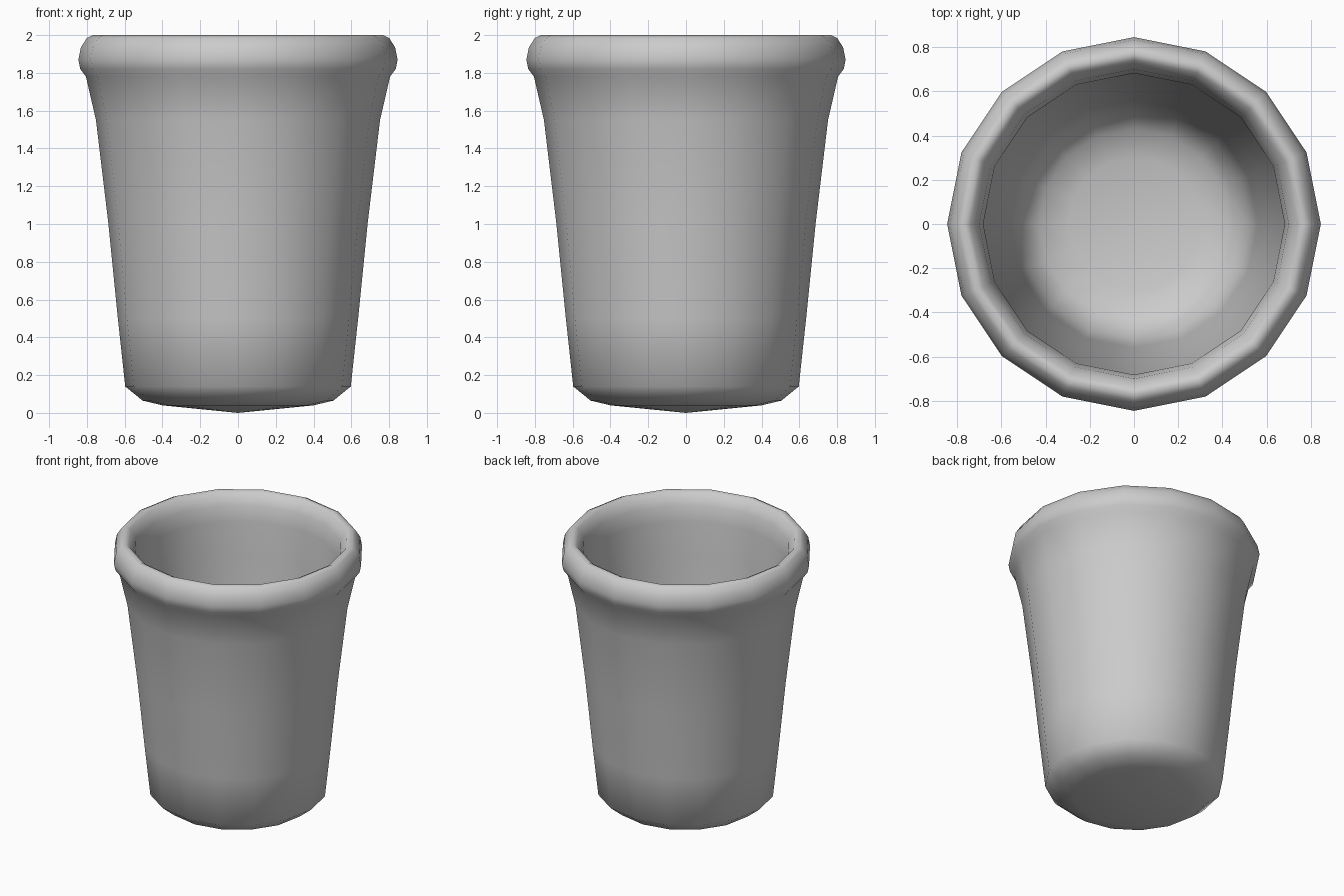
import bpy, bmesh
from math import pi, cos, sin

if "Cube" in bpy.data.objects:
    bpy.data.objects.remove(bpy.data.objects["Cube"])

SIDES = 16

# Cup section (radius, height): underside, outer wall, rolled rim, inner wall, floor
profile = [
    (0, 0), (0.40, 0.04), (0.505, 0.065), (0.597, 0.14),
    (0.636, 0.5), (0.686, 1.0), (0.752, 1.55), (0.805, 1.78),
    (0.835, 1.82), (0.845, 1.87), (0.832, 1.935), (0.80, 1.985),
    (0.77, 2.0), (0.74, 1.985), (0.70, 1.91), (0.682, 1.80),
    (0.675, 1.55), (0.61, 1.0), (0.56, 0.5), (0.52, 0.22),
    (0.43, 0.13), (0.30, 0.10), (0, 0.07),
]

bm = bmesh.new()
rings = []
for r, z in profile:
    if r == 0:
        rings.append([bm.verts.new((0, 0, z))] * SIDES)
    else:
        rings.append([bm.verts.new((r * cos(2 * pi * i / SIDES),
                                    r * sin(2 * pi * i / SIDES), z))
                      for i in range(SIDES)])

# Join neighbouring rings, with triangles at the two centre points
for a, b in zip(rings, rings[1:]):
    for i in range(SIDES):
        j = (i + 1) % SIDES
        bm.faces.new(list(dict.fromkeys((a[i], a[j], b[j], b[i]))))
bmesh.ops.recalc_face_normals(bm, faces=bm.faces)
for f in bm.faces:
    f.smooth = True

mesh = bpy.data.meshes.new("cup")
bm.to_mesh(mesh)
bm.free()
cup = bpy.data.objects.new("cup", mesh)
bpy.context.collection.objects.link(cup)
